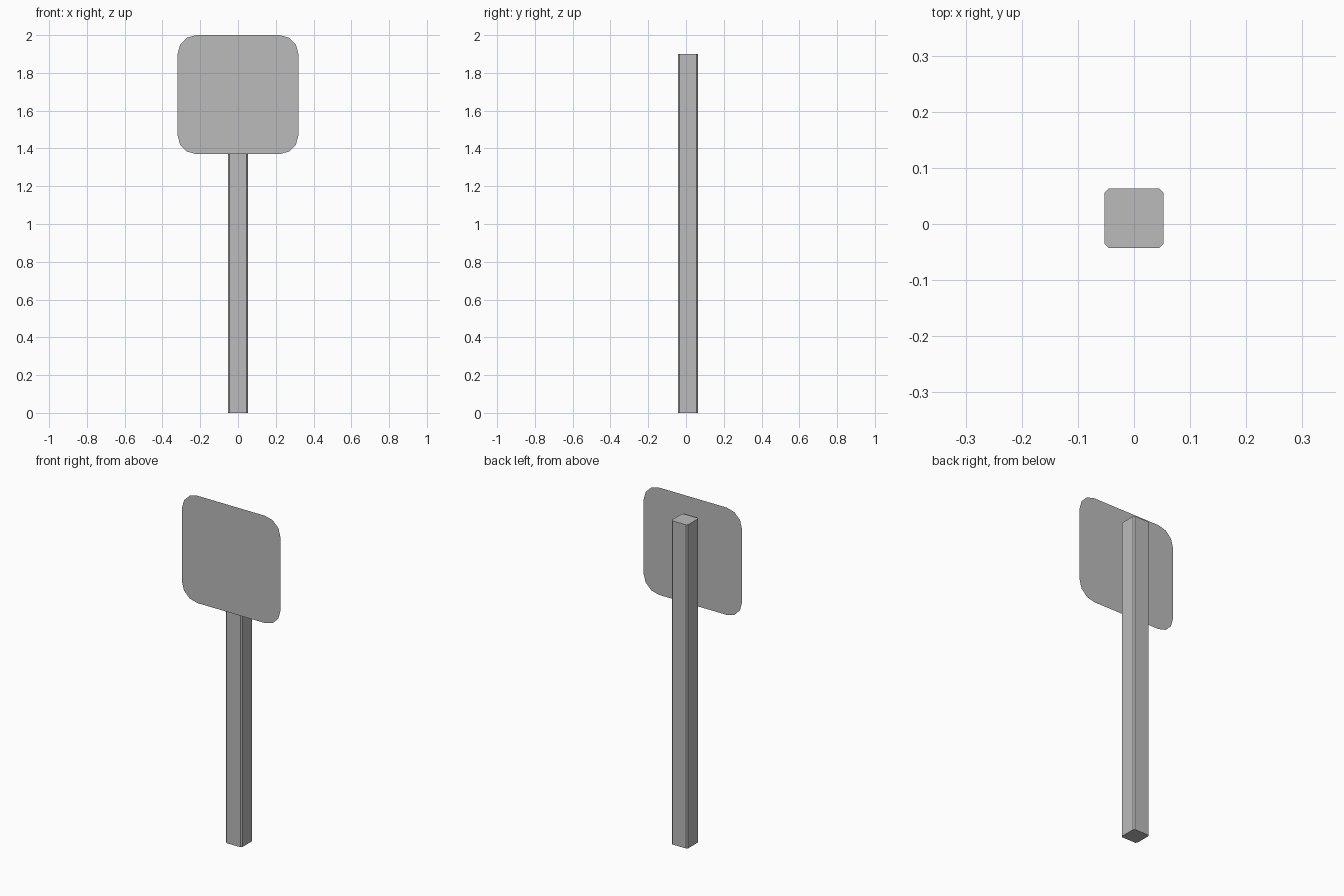
import bpy
import bmesh
import math

cube = bpy.data.objects.get("Cube")
if cube:
    bpy.data.objects.remove(cube, do_unlink=True)

grey = bpy.data.materials.new("plain grey")
grey.use_nodes = True
colour = (0.5, 0.5, 0.5, 1)
grey.diffuse_color = colour
grey.node_tree.nodes["Principled BSDF"].inputs["Base Color"].default_value = colour


def rounded_rectangle(width, depth, radius, segments):
    """Outline points, counter-clockwise, with rounded corners."""
    points = []
    for corner, (sx, sy) in enumerate([(1, 1), (-1, 1), (-1, -1), (1, -1)]):
        cx, cy = sx * (width / 2 - radius), sy * (depth / 2 - radius)
        for i in range(segments + 1):
            a = math.pi / 2 * (corner + i / segments)
            points.append((cx + radius * math.cos(a), cy + radius * math.sin(a)))
    return points


def make_part(name, coords, height=0):
    """Fill an outline, and raise it to a prism if a height is given."""
    bm = bmesh.new()
    face = bm.faces.new([bm.verts.new(co) for co in coords])
    if height:
        result = bmesh.ops.extrude_face_region(bm, geom=[face], use_keep_orig=True)
        top = [v for v in result["geom"] if isinstance(v, bmesh.types.BMVert)]
        bmesh.ops.translate(bm, verts=top, vec=(0, 0, height))
        bmesh.ops.recalc_face_normals(bm, faces=bm.faces[:])
    mesh = bpy.data.meshes.new(name)
    bm.to_mesh(mesh)
    bm.free()
    mesh.materials.append(grey)
    obj = bpy.data.objects.new(name, mesh)
    bpy.context.collection.objects.link(obj)
    return obj


# Square post with narrow chamfered edges
post_outline = rounded_rectangle(0.106, 0.106, 0.008, 1)
make_part("post", [(x, y + 0.01, 0) for x, y in post_outline], 1.9)

# Thin sign panel in front of the post, facing -y
panel_outline = rounded_rectangle(0.64, 0.63, 0.1, 3)
make_part("sign_panel", [(x, -0.063, z + 1.685) for x, z in panel_outline])
